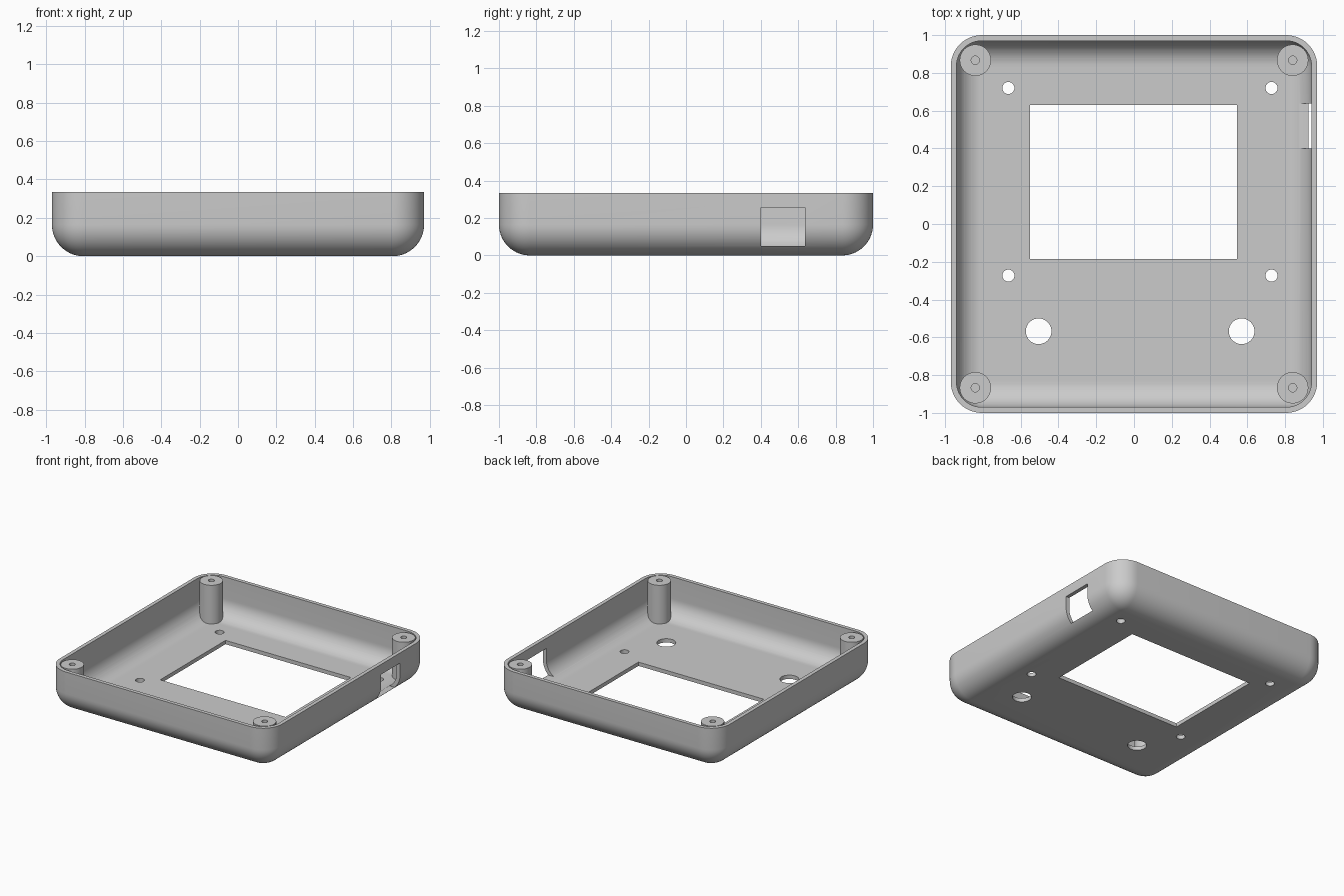
import bpy, bmesh, math
from mathutils import Matrix, Vector

if "Cube" in bpy.data.objects:
    bpy.data.objects.remove(bpy.data.objects["Cube"])

HALF_X, HALF_Y, HEIGHT = 0.97, 1.0, 0.335
RADIUS, WALL = 0.165, 0.03

grey = bpy.data.materials.new("plain grey")
grey.use_nodes = True
grey.diffuse_color = (0.6, 0.6, 0.6, 1)
grey.node_tree.nodes["Principled BSDF"].inputs["Base Color"].default_value = (0.6, 0.6, 0.6, 1)


def finish(name, bm):
    bmesh.ops.recalc_face_normals(bm, faces=bm.faces)
    mesh = bpy.data.meshes.new(name)
    bm.to_mesh(mesh)
    bm.free()
    mesh.materials.append(grey)
    obj = bpy.data.objects.new(name, mesh)
    bpy.context.scene.collection.objects.link(obj)
    return obj


def box(bm, low, high):
    low, high = Vector(low), Vector(high)
    matrix = Matrix.Translation((low + high) / 2) @ Matrix.Diagonal((*(high - low), 1))
    bmesh.ops.create_cube(bm, size=1, matrix=matrix)


def cylinder(bm, x, y, radius, low, high, sides=48):
    bmesh.ops.create_cone(bm, cap_ends=True, segments=sides, radius1=radius, radius2=radius,
                          depth=high - low, matrix=Matrix.Translation((x, y, (low + high) / 2)))


def tub(name, inset, top):
    """Block with rounded upright and bottom edges, and a flat top."""
    bm = bmesh.new()
    hx, hy = HALF_X - inset, HALF_Y - inset
    box(bm, (-hx, -hy, inset), (hx, hy, top))
    edges = [e for e in bm.edges if min(v.co.z for v in e.verts) < inset + 0.001]
    bmesh.ops.bevel(bm, geom=edges, offset=RADIUS - inset, offset_type='OFFSET',
                    segments=14, profile=0.5, affect='EDGES')
    return finish(name, bm)


def cut(target, cutter):
    """Subtract the cutter, keep the result as a plain mesh and drop the cutter."""
    mod = target.modifiers.new("cut", 'BOOLEAN')
    mod.operation, mod.solver, mod.object = 'DIFFERENCE', 'EXACT', cutter
    graph = bpy.context.evaluated_depsgraph_get()
    graph.update()
    mesh = bpy.data.meshes.new_from_object(target.evaluated_get(graph))
    target.modifiers.clear()
    target.data = mesh
    bpy.data.objects.remove(cutter)


corners = [(sx * 0.84, sy * 0.867) for sx in (-1, 1) for sy in (-1, 1)]

# Hollow interior, leaving the corner screw posts standing
cavity = tub("cavity", WALL, HEIGHT + 0.1)
bm = bmesh.new()
for x, y in corners:
    cylinder(bm, x, y, 0.083, -0.1, HEIGHT)
cut(cavity, finish("screw_posts", bm))

# Outer case
case = tub("case_shell", 0, HEIGHT)
cut(case, cavity)

# Screen window, side port, and all round holes
bm = bmesh.new()
box(bm, (-0.55, -0.185, -0.1), (0.545, 0.63, 0.1))
box(bm, (0.85, 0.40, 0.05), (1.1, 0.637, 0.255))
for x in (-0.665, 0.728):
    for y in (-0.273, 0.72):
        cylinder(bm, x, y, 0.032, -0.1, 0.1, 32)
for x in (-0.505, 0.57):
    cylinder(bm, x, -0.568, 0.068, -0.1, 0.1)
for x, y in corners:
    cylinder(bm, x, y, 0.022, 0.06, HEIGHT + 0.1, 24)
cut(case, finish("openings", bm))

bpy.ops.object.select_all(action='DESELECT')
case.select_set(True)
bpy.context.view_layer.objects.active = case
bpy.ops.object.shade_smooth_by_angle(angle=math.radians(30))
